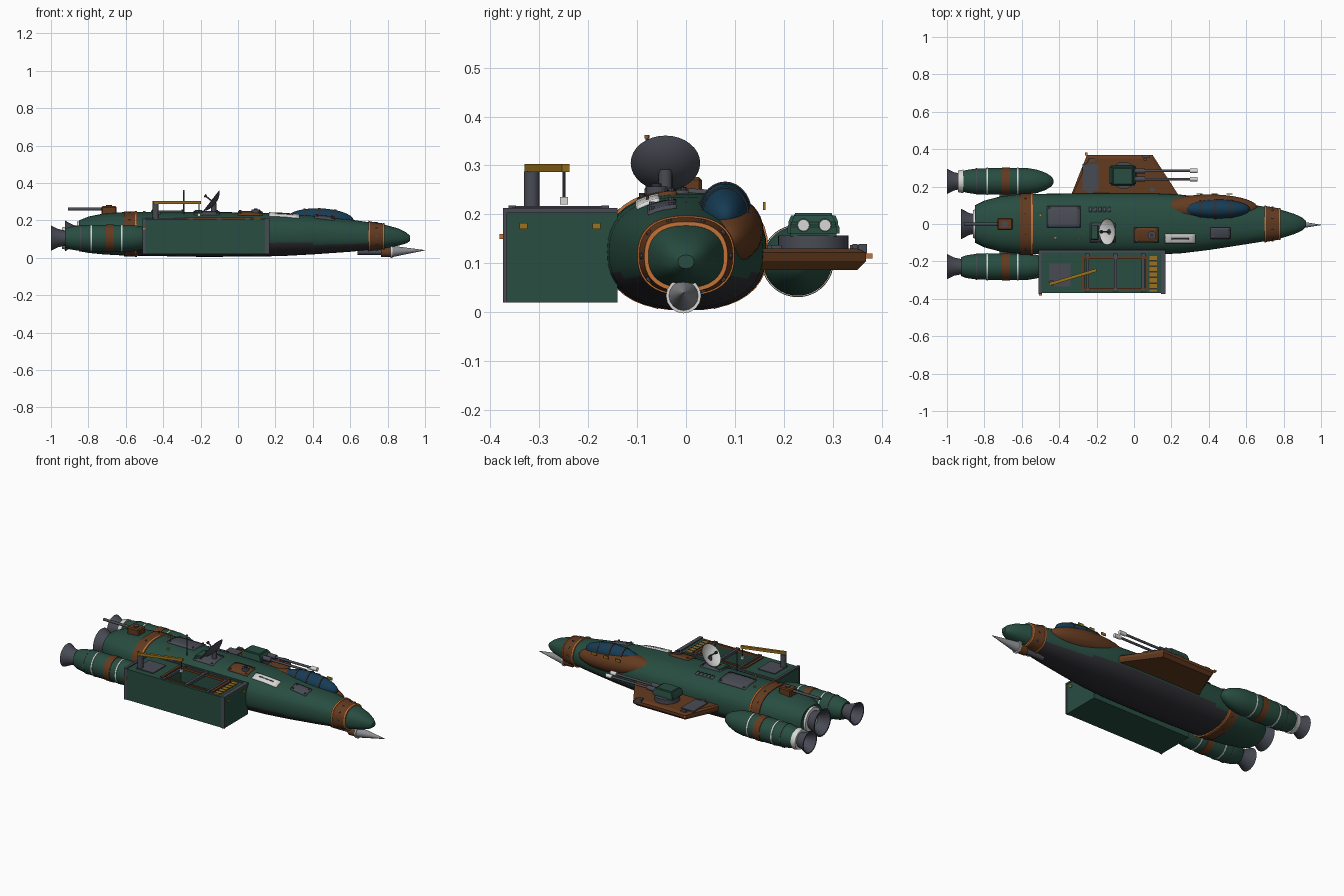
import bpy, bmesh, math
from mathutils import Matrix, Vector

if "Cube" in bpy.data.objects:
    bpy.data.objects.remove(bpy.data.objects["Cube"])


def mat(name, r, g, b):
    m = bpy.data.materials.new(name)
    m.diffuse_color = (r, g, b, 1)
    m.use_nodes = True
    m.node_tree.nodes["Principled BSDF"].inputs["Base Color"].default_value = m.diffuse_color
    return m


GREEN = mat("dark green", .021, .074, .053)
BROWN = mat("rust brown", .127, .043, .014)
GREY = mat("gunmetal", .066, .07, .09)
DARK = mat("belly grey", .03, .03, .037)
WHITE = mat("off white", .68, .69, .67)
GOLD = mat("gold", .32, .17, .012)
ORANGE = mat("orange", .55, .17, .04)
GLASS = mat("blue glass", .008, .045, .09)
METAL = mat("light metal", .26, .27, .29)


def finish(name, bm, *mats, smooth=True):
    bmesh.ops.remove_doubles(bm, verts=bm.verts, dist=1e-5)
    bmesh.ops.recalc_face_normals(bm, faces=bm.faces)
    me = bpy.data.meshes.new(name)
    bm.to_mesh(me)
    bm.free()
    ob = bpy.data.objects.new(name, me)
    bpy.context.collection.objects.link(ob)
    for m in mats:
        me.materials.append(m)
    if smooth:
        bpy.ops.object.select_all(action='DESELECT')
        ob.select_set(True)
        bpy.context.view_layer.objects.active = ob
        bpy.ops.object.shade_smooth_by_angle(angle=math.radians(35))
    return ob


def boxes(name, m, *ranges, bevel=0):
    bm = bmesh.new()
    for x0, x1, y0, y1, z0, z1 in ranges:
        bmesh.ops.create_cube(bm, size=1, matrix=Matrix.Translation(
            ((x0 + x1) / 2, (y0 + y1) / 2, (z0 + z1) / 2)) @ Matrix.Diagonal((x1 - x0, y1 - y0, z1 - z0, 1)))
    if bevel:
        bmesh.ops.bevel(bm, geom=bm.edges[:], offset=bevel, segments=1, affect='EDGES')
    return finish(name, bm, m, smooth=False)


def skin(bm, rings):
    rows = [[bm.verts.new(p) for p in ring] for ring in rings]
    n = len(rows[0])
    for a, b in zip(rows, rows[1:]):
        for i in range(n):
            bm.faces.new((a[i], a[(i + 1) % n], b[(i + 1) % n], b[i]))
    return rows


# turn a profile of (distance, radius) about the x axis, then place it
def lathe(name, m, prof, mtx, seg=28):
    bm = bmesh.new()
    skin(bm, [[mtx @ Vector((x, r * math.cos(2 * math.pi * i / seg), r * math.sin(2 * math.pi * i / seg)))
               for i in range(seg)] for x, r in prof])
    return finish(name, bm, m)


def rod(name, m, p0, p1, r, r2=None, seg=16):
    p0, p1 = Vector(p0), Vector(p1)
    d = p1 - p0
    mtx = Matrix.Translation(p0) @ Vector((1, 0, 0)).rotation_difference(d).to_matrix().to_4x4()
    return lathe(name, m, [(0, 0), (0, r), (d.length, r if r2 is None else r2), (d.length, 0)], mtx, seg)


def ellipsoid(name, m, c, r, tilt=0):
    bm = bmesh.new()
    bmesh.ops.create_uvsphere(bm, u_segments=36, v_segments=18, radius=1, matrix=Matrix.Translation(c)
                              @ Matrix.Rotation(tilt, 4, 'Y') @ Matrix.Diagonal((*r, 1)))
    return finish(name, bm, m)


# hull sections: x, half width, bottom, top
SEC = [(-.85, .1, .035, .2), (-.8, .125, .026, .22), (-.72, .146, .018, .236), (-.61, .16, .012, .244),
       (-.2, .165, .005, .245), (.1, .164, .006, .242), (.25, .157, .01, .236), (.4, .139, .018, .225),
       (.6, .108, .032, .204), (.7, .092, .042, .19), (.78, .078, .05, .178), (.86, .053, .065, .156),
       (.9, .034, .077, .135), (.92, .016, .09, .117)]
P = 2.4


def section(x):
    for a, b in zip(SEC, SEC[1:]):
        if x <= b[0]:
            t = (x - a[0]) / (b[0] - a[0])
            w, lo, hi = [a[k] + (b[k] - a[k]) * t for k in (1, 2, 3)]
            return w, (lo + hi) / 2, (hi - lo) / 2


def ring(x, off=0, n=40):
    w, zc, h = section(x)
    pts = []
    for i in range(n):
        c, s = math.cos(2 * math.pi * i / n), math.sin(2 * math.pi * i / n)
        pts.append((x, math.copysign(abs(c) ** (2 / P), c) * (w + off),
                    zc + math.copysign(abs(s) ** (2 / P), s) * (h + off)))
    return pts


def top_z(x, y):
    w, zc, h = section(x)
    return zc + h * max(0, 1 - abs(y / w) ** P) ** (1 / P)


# main hull with a dark belly
bm = bmesh.new()
xs = [s[0] for s in SEC[:4]] + [-.45, -.3] + [s[0] for s in SEC[4:]]
rows = skin(bm, [ring(x) for x in xs])
bm.faces.new(rows[0])
bm.faces.new(rows[-1])
for f in bm.faces:
    c = f.calc_center_median()
    f.material_index = int(c.z < .075 and -.62 < c.x < .72)
finish("hull", bm, GREEN, DARK)


def band(name, m, x0, x1, off):
    bm = bmesh.new()
    skin(bm, [ring(x0), ring(x0, off), ring(x1, off), ring(x1)])
    finish(name, bm, m)


band("rear_band", BROWN, -.61, -.55, .004)
band("rear_band_line", ORANGE, -.551, -.541, .007)
band("nose_band", BROWN, .705, .778, .005)
band("nose_band_line_aft", ORANGE, .698, .707, .008)
band("nose_band_line_fore", ORANGE, .776, .783, .008)


# plates that follow the top of the hull, with a stud at each corner
def plate(name, m, x0, x1, y0, y1, h=.008, studs=True, n=6):
    bm = bmesh.new()
    g = [[bm.verts.new((x, y, top_z(x, y) + h)) for y in [y0 + (y1 - y0) * j / n for j in range(n + 1)]]
         for x in [x0 + (x1 - x0) * i / n for i in range(n + 1)]]
    for i in range(n):
        for j in range(n):
            bm.faces.new((g[i][j], g[i + 1][j], g[i + 1][j + 1], g[i][j + 1]))
    ob = finish(name, bm, m)
    s = ob.modifiers.new("thickness", 'SOLIDIFY')
    s.thickness = .016
    if studs:
        for x in (x0 + .012, x1 - .012):
            for y in (y0 + .01, y1 - .01):
                z = top_z(x, y) + h
                rod(name + "_stud", GREY, (x, y, z - .003), (x, y, z + .005), .006, seg=8)


plate("aft_top_plate", GREY, -.465, -.285, -.02, .095)
plate("brown_hatch", BROWN, 0, .13, -.1, -.02)
plate("white_panel", WHITE, .165, .33, -.103, -.055, studs=False)
plate("white_panel_slot", GREY, .2, .295, -.082, -.076, .01, False)
plate("fore_top_plate", GREY, .41, .515, -.08, -.02)
plate("dish_base_plate", GREY, -.235, -.1, -.1, .005, .006)
for i in range(5):
    plate("vent_slat", GREY, -.24 + i * .025, -.225 + i * .025, .065, .09, .007, False, 2)
z = top_z(.095, -.06)
rod("hatch_wheel", GREY, (.095, -.06, z), (.095, -.06, z + .02), .022)
rod("hatch_wheel_hub", DARK, (.095, -.06, z + .02), (.095, -.06, z + .026), .01)

# offset cockpit
ellipsoid("cockpit_fairing", BROWN, (.405, .085, .168), (.258, .073, .068), .08)
ellipsoid("canopy", GLASS, (.44, .08, .203), (.18, .052, .061), .04)
for x in (-.085, -.005, .08):
    k = math.sqrt(1 - (x / .18) ** 2)
    M = Matrix.Translation((.44 + x, .08, .203 - .04 * x)) @ Matrix.Diagonal((1, .052 * k, .061 * k, 1))
    lathe("canopy_rib", DARK, [(-.006, .98), (-.006, 1.05), (.006, 1.05), (.006, .98)], M)
boxes("cockpit_lights", GOLD, *[(x - .016, x + .016, .157, .162, .209, .225) for x in (.35, .43, .51)])

# chin probe
rod("chin_pipe", GREY, (.64, -.005, .03), (.78, -.005, .03), .014)
rod("chin_collar", BROWN, (.765, -.005, .031), (.82, -.005, .031), .027)
rod("chin_ring", WHITE, (.815, -.005, .034), (.825, -.005, .034), .036)
rod("chin_cone", METAL, (.825, -.005, .034), (1, -.005, .04), .03, .001)
boxes("chin_mount", GREY, (.66, .82, -.018, .008, .035, .08))


# engines
def nozzle(name, x_out, x_in, y, z, r):
    L = x_in - x_out
    lathe(name, GREY, [(x_in + .02, 0), (x_in + .02, .55 * r), (x_in, .6 * r), (x_in - L * .5, .72 * r),
                       (x_out, r), (x_out, .9 * r), (x_in - L * .5, .62 * r), (x_in, .45 * r), (x_in, 0)],
          Matrix.Translation((0, y, z)))


nozzle("main_nozzle", -.925, -.84, 0, .117, .082)
lathe("main_nozzle_ring", WHITE, [(-.862, 0), (-.862, .075), (-.848, .078), (-.848, 0)],
      Matrix.Translation((0, 0, .117)))
for side, y in (("left", .228), ("right", -.228)):
    M = Matrix.Translation((0, y, .105))
    lathe("pod_" + side, GREEN, [(-.925, 0), (-.925, .05), (-.9, .06), (-.84, .069), (-.75, .071), (-.57, .071),
                                 (-.52, .063), (-.47, .045), (-.442, .027), (-.432, .012), (-.43, 0)], M, 36)
    for n, m, a, b, r in (("brown_band", BROWN, -.705, -.662, .074), ("stripe_aft", WHITE, -.789, -.781, .073),
                          ("stripe_fore", WHITE, -.625, -.617, .073), ("groove", GREY, -.845, -.839, .071)):
        lathe("pod_%s_%s" % (n, side), m, [(a, .06), (a, r), (b, r), (b, .06)], M, 36)
    nozzle("pod_nozzle_" + side, -1, -.925, y, .105, .068)
    boxes("pod_strut_" + side, GREY, (-.72, -.58, min(y * .6, y * .8), max(y * .6, y * .8), .085, .125))
lathe("pod_white_ring", WHITE, [(-.94, 0), (-.94, .058), (-.912, .063), (-.912, 0)],
      Matrix.Translation((0, .228, .105)), 36)

# aft tail gun
boxes("tail_gun_body", BROWN, (-.73, -.65, -.033, .033, .225, .276), bevel=.006)
rod("tail_gun_barrel", GREY, (-.91, 0, .26), (-.72, 0, .26), .008)
rod("tail_gun_cap", GREY, (-.69, 0, .274), (-.69, 0, .282), .016)

# side wing platform, with a bevelled rim
bm = bmesh.new()
low = [(-.345, .12), (.255, .12), (.088, .35), (-.24, .35)]
mid = [(-.35, .12), (.26, .12), (.1, .368), (-.252, .368)]
rows = skin(bm, [[(x, y, z) for x, y in o] for o, z in ((low, .087), (mid, .105), (mid, .122), (low, .13))])
bm.faces.new(rows[0])
bm.faces.new(rows[-1])
finish("wing_platform", bm, BROWN, smooth=False)
boxes("wing_hatch", GREY, (-.275, -.19, .18, .32, .125, .136))
boxes("wing_clamps", GREY, (.045, .085, .352, .37, .12, .14), (-.24, -.21, .335, .352, .125, .138),
      (.085, .11, .175, .195, .125, .138), (-.25, -.22, .165, .18, .125, .138), (.05, .07, .34, .35, .125, .14))
boxes("wing_tip_light", ORANGE, (-.262, -.248, .366, .381, .11, .12))

# twin gun turret
rod("turret_base", GREY, (-.055, .26, .128), (-.055, .26, .157), .072, seg=32)
bm = bmesh.new()
rows = skin(bm, [[(x0, y0, z), (x1, y0, z), (x1, y1, z), (x0, y1, z)] for x0, x1, y0, y1, z in
                 ((-.13, .012, .207, .313, .155), (-.13, .012, .207, .313, .18), (-.115, -.005, .217, .303, .203))])
bm.faces.new(rows[0])
bm.faces.new(rows[-1])
bmesh.ops.bevel(bm, geom=bm.edges[:], offset=.006, segments=2, affect='EDGES')
finish("turret_body", bm, GREEN)
for y in (.24, .284):
    rod("gun_sleeve", GREY, (0, y, .178), (.06, y, .178), .014)
    rod("gun_barrel", GREY, (.05, y, .178), (.31, y, .178), .007)
    rod("gun_muzzle", WHITE, (.3, y, .178), (.34, y, .178), .012)

# open cargo box
boxes("cargo_box", GREEN, (-.505, -.265, -.37, -.14, .02, .207), (.065, .165, -.37, -.14, .02, .207),
      (-.265, .065, -.37, -.345, .02, .207), (-.265, .065, -.175, -.14, .02, .207),
      (-.265, .065, -.345, -.175, .02, .12))
boxes("cargo_frame", GREY, (.145, .169, -.374, -.14, .203, .213), (.145, .169, -.374, -.366, .02, .213),
      (-.51, -.495, -.374, -.14, .203, .213), (-.51, -.495, -.374, -.366, .02, .213),
      (-.51, .169, -.152, -.14, .203, .213))
boxes("cargo_hatch_rim", BROWN, (-.28, .075, -.355, -.343, .2, .214), (-.28, .075, -.187, -.175, .2, .214),
      (-.28, -.265, -.355, -.175, .2, .214), (.06, .075, -.355, -.175, .2, .214))
boxes("cargo_rails", GREY, (-.108, -.092, -.36, -.17, .2, .217), (-.253, -.24, -.35, -.18, .2, .214),
      (.04, .055, -.35, -.18, .2, .214))
boxes("cargo_latches", GREY, *[(x - .012, x + .012, y - .008, y + .008, .205, .218)
                               for x in (-.25, -.1, .05) for y in (-.165, -.355)])
boxes("hazard_strip", GOLD, (.083, .122, -.362, -.17, .205, .212))
boxes("hazard_bars", DARK, *[(.083, .122, y, y + .008, .206, .2135) for y in [-.35 + .03 * i for i in range(6)]])
boxes("crane_pad", GREY, (-.455, -.34, -.335, -.21, .2, .212))
boxes("box_lights", GOLD, *[(.163, .169, y - .008, y + .008, .17, .183) for y in (-.332, -.183)])
boxes("box_corner_light", ORANGE, (-.507, -.493, -.381, -.368, .15, .16))

# crane
rod("crane_post", GREY, (-.44, -.315, .205), (-.44, -.315, .288), .016)
d = Vector((.25, .075, 0))
bm = bmesh.new()
bmesh.ops.create_cube(bm, size=1, matrix=Matrix.Translation((-.327, -.284, .295))
                      @ Matrix.Rotation(math.atan2(d.y, d.x), 4, 'Z') @ Matrix.Diagonal((.265, .016, .016, 1)))
finish("crane_boom", bm, GOLD, smooth=False)
rod("crane_cable", GREY, (-.208, -.249, .23), (-.208, -.249, .29), .003, seg=8)
boxes("crane_hook", WHITE, (-.216, -.2, -.257, -.241, .22, .236))

# dish antenna facing aft and up
D = Vector((-.135, -.042, .3))
N = Vector((-.79, 0, .61))
M = Matrix.Translation(D) @ Vector((1, 0, 0)).rotation_difference(N).to_matrix().to_4x4()
lathe("dish_back", GREY, [(-.018, 0), (-.015, .03), (-.004, .055), (.008, .071), (.01, .069), (.008, .066)], M, 32)
lathe("dish_face", WHITE, [(-.012, 0), (-.009, .03), (.001, .054), (.0095, .068)], M, 32)
rod("dish_feed", GREY, D - N * .012, D + N * .05, .004, seg=8)
rod("dish_feed_tip", DARK, D + N * .045, D + N * .055, .009, seg=10)
rod("dish_mast", GREY, (-.13, -.042, .235), (-.13, -.042, .292), .014)
boxes("dish_control_box", GREEN, (-.232, -.19, -.085, -.005, .235, .256), bevel=.004)

# whip antenna and small beacons
rod("whip_antenna", GREY, (-.29, -.08, .22), (-.29, -.08, .357), .003, seg=8)
rod("whip_tip", ORANGE, (-.29, -.08, .355), (-.29, -.08, .362), .005, seg=8)
for x, y in ((-.42, -.075), (-.22, -.08), (-.5, .05)):
    z = top_z(x, y)
    rod("hull_beacon", ORANGE, (x, y, z - .004), (x, y, z + .008), .007, seg=10)

# studs around the brown bands
for x, off in ((-.58, .004), (.74, .005)):
    w, zc, h = section(x)
    for p in ring(x, off)[::4]:
        v = Vector(p)
        n = Vector((0, v.y / w ** 2, (v.z - zc) / h ** 2)).normalized()
        rod("band_stud", GREY, v - n * .004, v + n * .004, .006, seg=8)
